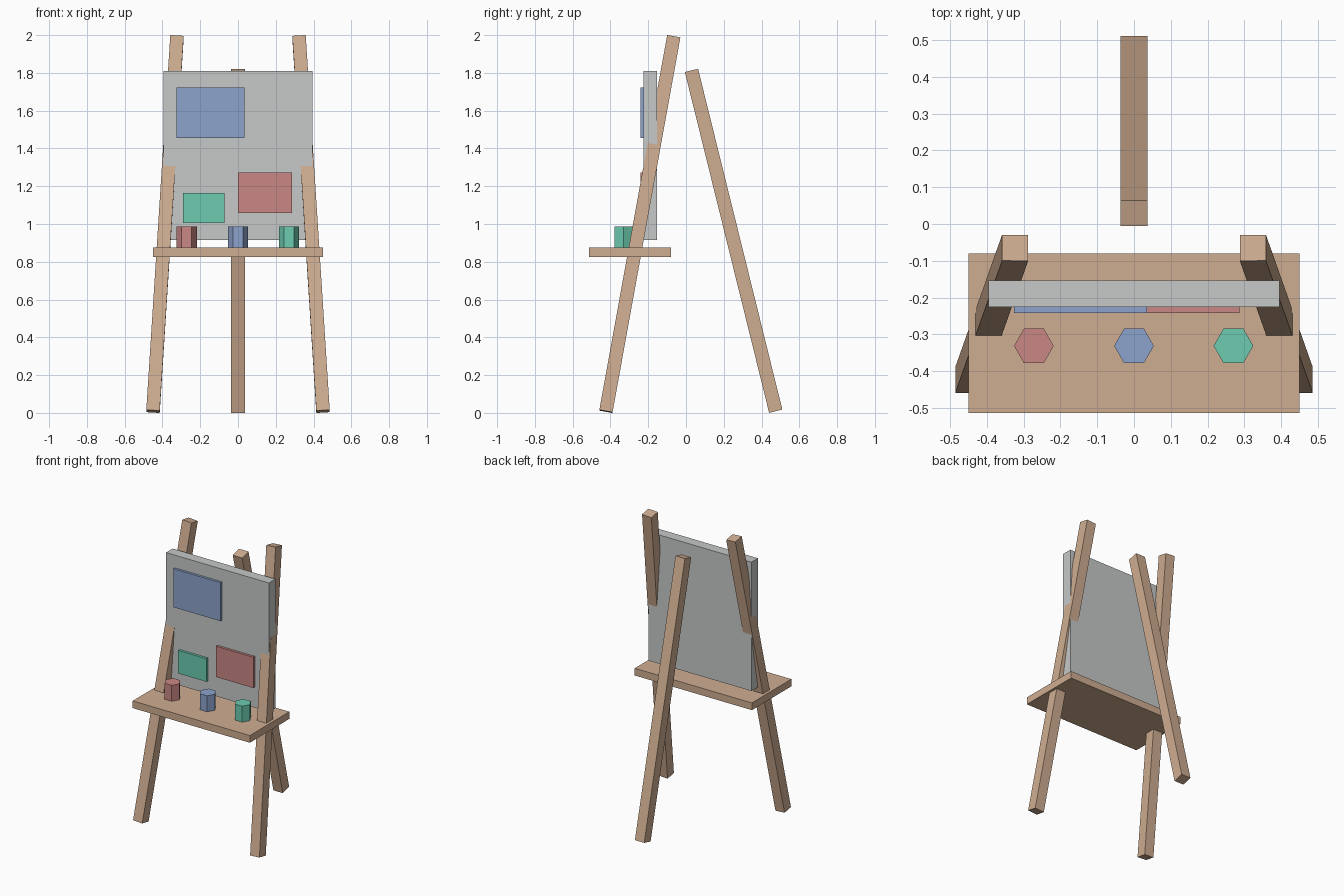
import bpy, bmesh, math
from mathutils import Vector, Matrix

if "Cube" in bpy.data.objects:
    bpy.data.objects.remove(bpy.data.objects["Cube"])


def material(name, rgb):
    m = bpy.data.materials.new(name)
    lin = [((c / 255 + 0.055) / 1.055) ** 2.4 for c in rgb]
    m.diffuse_color = (*lin, 1)
    m.use_nodes = True
    m.node_tree.nodes["Principled BSDF"].inputs["Base Color"].default_value = m.diffuse_color
    return m


WOOD = material("wood", (207, 173, 145))
GREY = material("board grey", (199, 201, 201))
BLUE = material("blue", (140, 163, 204))
RED = material("red", (202, 135, 133))
GREEN = material("green", (109, 203, 176))


def finish(name, bm, mat):
    mesh = bpy.data.meshes.new(name)
    bm.to_mesh(mesh)
    bm.free()
    mesh.materials.append(mat)
    ob = bpy.data.objects.new(name, mesh)
    bpy.context.collection.objects.link(ob)
    return ob


def box(name, x, y, z, mat):
    """Box from (min, max) pairs."""
    bm = bmesh.new()
    bmesh.ops.create_cube(bm, size=1)
    size = [b - a for a, b in (x, y, z)]
    mid = [(a + b) / 2 for a, b in (x, y, z)]
    bmesh.ops.scale(bm, vec=size, verts=bm.verts)
    bmesh.ops.translate(bm, vec=mid, verts=bm.verts)
    return finish(name, bm, mat)


def beam(name, bottom, top, width, mat):
    """Square beam between two points, ends cut square to its axis."""
    a, b = Vector(bottom), Vector(top)
    d = (b - a).normalized()
    side = (Vector((1, 0, 0)) - d * d.x).normalized()
    rot = Matrix((side, d.cross(side), d)).transposed()
    bm = bmesh.new()
    bmesh.ops.create_cube(bm, size=1)
    bmesh.ops.scale(bm, vec=(width, width, (b - a).length), verts=bm.verts)
    bmesh.ops.transform(bm, matrix=Matrix.Translation((a + b) / 2) @ rot.to_4x4(),
                        verts=bm.verts)
    return finish(name, bm, mat)


# Three legs
for label, s in (("left", -1), ("right", 1)):
    beam(f"front_leg_{label}", (s * 0.45, -0.424, 0.008), (s * 0.323, -0.065, 1.992), 0.071, WOOD)
beam("back_leg", (0, 0.475, 0.009), (0, 0.029, 1.813), 0.072, WOOD)

# Board and tray
box("board", (-0.395, 0.395), (-0.225, -0.153), (0.915, 1.81), GREY)
box("tray", (-0.45, 0.45), (-0.513, -0.08), (0.825, 0.875), WOOD)

# Paper sheets pinned on the board
for name, x, z, mat in (("blue_sheet", (-0.326, 0.035), (1.455, 1.722), BLUE),
                        ("red_sheet", (0.0, 0.287), (1.058, 1.272), RED),
                        ("green_sheet", (-0.29, -0.072), (1.005, 1.165), GREEN)):
    box(name, x, (-0.242, -0.22), z, mat)

# Six-sided paint pots on the tray
for name, x, mat in (("red_pot", -0.272, RED), ("blue_pot", 0, BLUE), ("green_pot", 0.27, GREEN)):
    bm = bmesh.new()
    bmesh.ops.create_cone(bm, cap_ends=True, segments=6, radius1=0.054, radius2=0.054, depth=0.112)
    bmesh.ops.rotate(bm, verts=bm.verts, matrix=Matrix.Rotation(math.pi / 2, 3, 'Z'))
    # Put a corner on the x axis whatever the starting angle
    v = bm.verts[:][0].co
    bmesh.ops.rotate(bm, verts=bm.verts, matrix=Matrix.Rotation(-math.atan2(v.y, v.x), 3, 'Z'))
    bmesh.ops.translate(bm, verts=bm.verts, vec=(x, -0.331, 0.93))
    finish(name, bm, mat)
